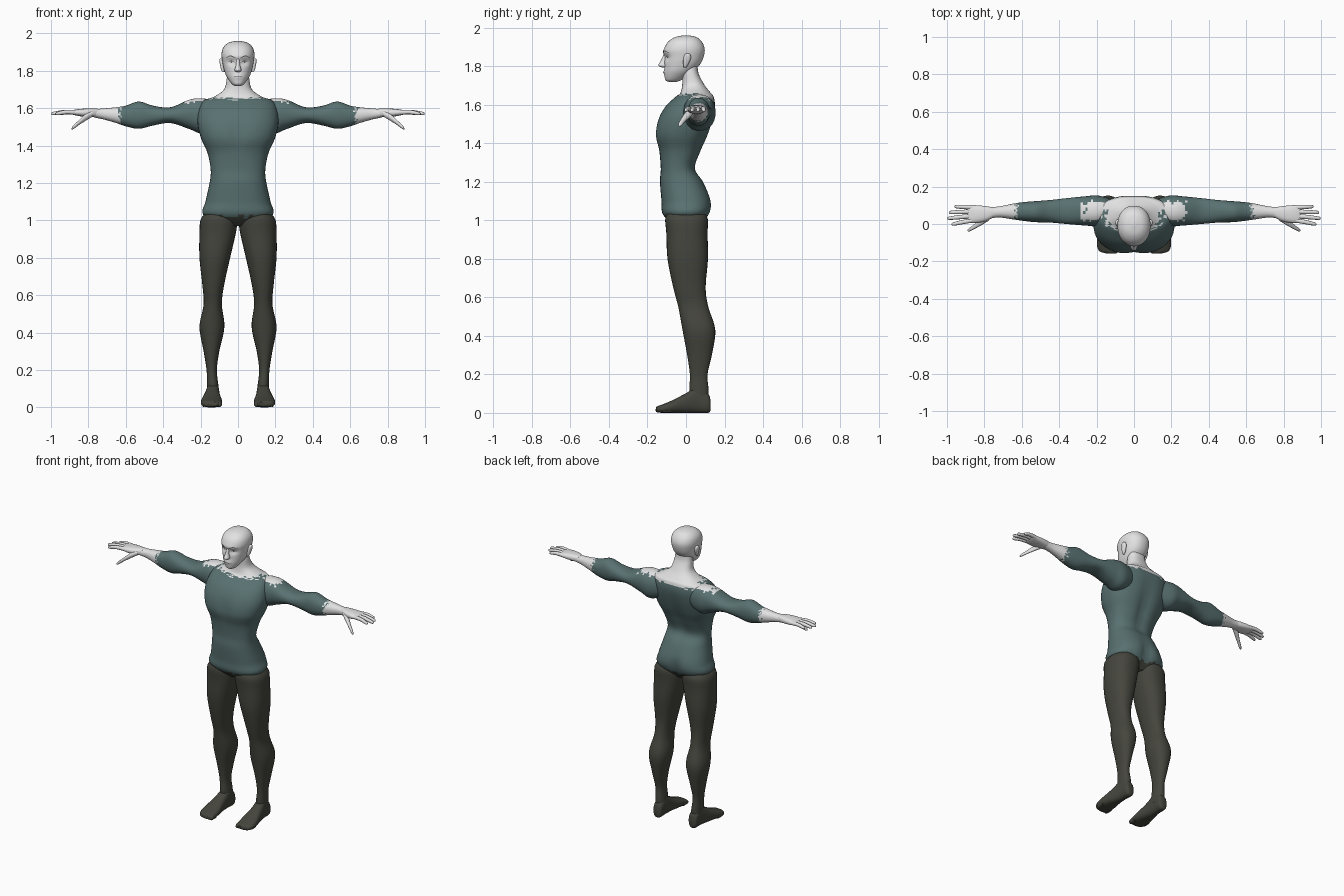
import bpy, bmesh, math, random
from mathutils import Vector
from mathutils.bvhtree import BVHTree

random.seed(4)
cube = bpy.data.objects.get("Cube")
if cube:
    bpy.data.objects.remove(cube, do_unlink=True)


def material(name, *rgb):
    m = bpy.data.materials.new(name)
    m.use_nodes = True
    m.diffuse_color = (*rgb, 1)
    bsdf = m.node_tree.nodes["Principled BSDF"]
    bsdf.inputs["Base Color"].default_value = (*rgb, 1)
    bsdf.inputs["Roughness"].default_value = .8
    return m


skin = material("pale_skin", .76, .76, .76)
teal = material("teal_shirt", .1, .165, .165)
dark = material("dark_trousers", .06, .06, .048)
ink = material("feature_grey", .12, .12, .12)


def finish(name, bm, mats, rule=None):
    """Turn a bmesh into a smooth object, colouring faces by a rule."""
    bmesh.ops.recalc_face_normals(bm, faces=bm.faces)
    bm.normal_update()
    if rule:
        for f in bm.faces:
            f.material_index = rule(f.calc_center_median(), f.normal)
    mesh = bpy.data.meshes.new(name)
    bm.to_mesh(mesh)
    bm.free()
    for m in mats:
        mesh.materials.append(m)
    ob = bpy.data.objects.new(name, mesh)
    bpy.context.collection.objects.link(ob)
    bpy.ops.object.select_all(action='DESELECT')
    ob.select_set(True)
    bpy.context.view_layer.objects.active = ob
    bpy.ops.object.shade_smooth_by_angle(angle=math.radians(50))
    return ob


def spline(rows, steps):
    """Catmull-Rom interpolation through the stations."""
    out = []
    for i in range(len(rows) - 1):
        quad = [rows[max(i - 1, 0)], rows[i], rows[i + 1], rows[min(i + 2, len(rows) - 1)]]
        for k in range(steps):
            t = k / steps
            out.append([b + .5 * t * (c - a + t * (2*a - 5*b + 4*c - d + t * (3*(b - c) + d - a)))
                        for a, b, c, d in zip(*quad)])
    return out + [list(rows[-1])]


def loft(name, axis, rows, mats, rule=None, sides=32, steps=5, power=2.2, shape=None, side=1):
    """Skin rounded rings along an axis; a row is position, then low/high of the other two axes."""
    bm = bmesh.new()
    rings = []
    for t, a0, a1, b0, b1 in spline(rows, steps):
        ring = []
        for i in range(sides):
            ang = math.tau * i / sides
            c, s = math.cos(ang), math.sin(ang)
            u = math.copysign(abs(c) ** (2 / power), c)
            v = math.copysign(abs(s) ** (2 / power), s)
            p = [(a0 + a1 + u * (a1 - a0)) / 2, (b0 + b1 + v * (b1 - b0)) / 2]
            p.insert("xyz".index(axis), t)
            p = Vector(p)
            if shape:
                shape(p)
            p.x *= side
            ring.append(bm.verts.new(p))
        rings.append(ring)
    for r, q in zip(rings, rings[1:]):
        for i in range(sides):
            j = (i + 1) % sides
            bm.faces.new((r[i], r[j], q[j], q[i]))
    bm.faces.new(rings[0])
    bm.faces.new(rings[-1])
    return finish(name, bm, mats, rule)


def symmetric(rows):
    return [(z, -w, w, f, b) for z, w, f, b in rows]


def bump(value, centre, width):
    return math.exp(-((value - centre) / width) ** 2)


# Torso and neck
def torso_shape(p):
    mid = bump(p.x, 0, .035)
    if p.y > .02:
        p.y -= mid * (.022 * bump(p.z, 1.06, .07) + .018 * bump(p.z, 1.4, .15))
    elif p.y < -.06:
        p.y += .012 * mid * bump(p.z, 1.47, .08)


def torso_rule(c, n):
    if c.z < 1.005 + random.uniform(0, .025):
        return 2
    return 0 if c.z > (1.648 if c.y < .08 else 1.625) + random.uniform(-.006, .012) else 1


loft("torso", "z", symmetric([
    (.97, .08, -.06, .07), (1.03, .186, -.12, .122), (1.1, .174, -.127, .132),
    (1.2, .152, -.135, .09), (1.27, .146, -.131, .05), (1.36, .163, -.14, .08),
    (1.44, .198, -.16, .115), (1.52, .216, -.147, .14), (1.59, .21, -.108, .152),
    (1.64, .185, -.055, .145), (1.66, .13, -.03, .13), (1.7, .075, -.02, .098),
    (1.76, .06, -.02, .066), (1.81, .055, -.02, .06)]),
    [skin, teal, dark], torso_rule, sides=48, steps=6, power=2.4, shape=torso_shape)


# Head, with sunken eye sockets and a mouth line
def head_shape(p):
    if p.y < -.03:
        p.y += .012 * bump(abs(p.x), .036, .022) * bump(p.z, 1.845, .016)
        p.y -= .006 * bump(p.x, 0, .03) * bump(p.z, 1.768, .014)
        p.y -= .005 * bump(p.x, 0, .06) * bump(p.z, 1.875, .012)


head = loft("head", "z", symmetric([
    (1.718, .015, -.09, -.05), (1.73, .034, -.108, -.02), (1.77, .062, -.111, .035),
    (1.81, .076, -.112, .074), (1.85, .084, -.113, .092), (1.89, .088, -.113, .097),
    (1.925, .078, -.094, .083), (1.95, .05, -.058, .055), (1.96, .008, -.01, .012)]),
    [skin], sides=48, shape=head_shape)

loft("nose", "z", symmetric([
    (1.792, .008, -.12, -.09), (1.803, .018, -.143, -.09), (1.83, .011, -.13, -.09),
    (1.868, .009, -.113, -.09)]), [skin], sides=16)

# Facial features: thin strips laid on the head surface
surface = BVHTree.FromPolygons([v.co for v in head.data.vertices],
                               [p.vertices for p in head.data.polygons])


def strip(name, points):
    bm = bmesh.new()
    pairs = []
    for x, z, h in spline(points, 4):
        pair = []
        for dz in (-h, h):
            hit = surface.ray_cast(Vector((x, -1, z + dz)), Vector((0, 1, 0)))[0]
            pair.append(bm.verts.new(hit - Vector((0, .002, 0))))
        pairs.append(pair)
    for a, b in zip(pairs, pairs[1:]):
        bm.faces.new((a[0], b[0], b[1], a[1]))
    finish(name, bm, [ink])


strip("mouth", [(-.028, 1.766, .001), (0, 1.768, .002), (.028, 1.766, .001)])

# Sleeve ends are ragged, and bare skin shows on top of the shoulders
def arm_rule(c, n):
    x = abs(c.x)
    if x > .635 + random.uniform(-.02, .012):
        return 0
    bare = n.z > .55 and x < .28 + random.uniform(-.03, .02)
    return 0 if bare and .02 < c.y + random.uniform(-.01, .01) < .115 else 1


for word, s in (("left", 1), ("right", -1)):
    strip(word + "_eyebrow", [(s * .014, 1.868, .002), (s * .04, 1.879, .003), (s * .064, 1.868, .001)])
    strip(word + "_eyelid", [(s * .02, 1.846, .001), (s * .036, 1.853, .0015), (s * .054, 1.846, .001)])
    strip(word + "_iris", [(s * .031, 1.846, .001), (s * .036, 1.846, .005), (s * .041, 1.846, .001)])

    loft(word + "_ear", "z", [
        (1.792, .074, .082, -.012, .0), (1.805, .072, .09, -.014, .01), (1.835, .074, .097, -.014, .024),
        (1.858, .078, .099, -.008, .024), (1.866, .084, .094, .002, .014)], [skin], sides=16, side=s)

    # Arm with deltoid, upper arm, elbow and forearm
    loft(word + "_arm", "x", [
        (.1, .03, .125, 1.5, 1.635), (.19, -.01, .152, 1.465, 1.652), (.26, -.008, .148, 1.488, 1.645),
        (.36, 0, .138, 1.52, 1.605), (.45, .008, .128, 1.508, 1.612), (.53, .01, .122, 1.49, 1.635),
        (.6, .018, .116, 1.503, 1.613), (.65, .025, .108, 1.52, 1.605), (.72, .035, .094, 1.54, 1.598),
        (.77, .03, .09, 1.55, 1.595)],
        [skin, teal], arm_rule, steps=7, side=s)

    # Hand
    loft(word + "_palm", "x", [
        (.75, .036, .088, 1.552, 1.597), (.79, .016, .095, 1.552, 1.598), (.84, .006, .1, 1.556, 1.596),
        (.88, .008, .1, 1.564, 1.59), (.89, .02, .09, 1.57, 1.585)], [skin], sides=20, side=s, power=2.6)

    def finger(label, path):
        rows = [(x, y - r, y + r, z - r, z + r) for x, y, z, r in path]
        loft(word + label, "x", rows, [skin], sides=12, steps=3, side=s)

    tips = (("_index_finger", .975, .0), ("_middle_finger", .998, .031),
            ("_ring_finger", .99, .062), ("_little_finger", .96, .093))
    for i, (label, tip, y) in enumerate(tips):
        base = .02 + .023 * i
        finger(label, [(.86, base, 1.577, .012), ((tip + .86) / 2, (base + y) / 2, 1.579, .0115),
                       (tip - .01, y, 1.571, .009), (tip, y, 1.57, .003)])
    finger("_thumb", [(.775, .035, 1.572, .016), (.815, .012, 1.55, .018), (.85, -.012, 1.523, .013),
                      (.88, -.03, 1.498, .01), (.89, -.034, 1.49, .003)])

    # Leg: thigh, knee, calf and ankle
    loft(word + "_leg", "z", [
        (.06, .1, .165, .03, .115), (.12, .105, .166, .018, .117), (.2, .113, .168, .02, .112),
        (.3, .1, .184, .006, .134), (.43, .073, .206, -.018, .152), (.55, .086, .184, -.04, .116),
        (.65, .075, .19, -.066, .102), (.8, .042, .206, -.096, .114), (.93, .012, .206, -.102, .112),
        (1.0, .003, .201, -.108, .114), (1.035, .01, .178, -.1, .1)], [dark], power=2.3, side=s)

    # Foot and toes
    loft(word + "_foot", "y", [
        (.128, .118, .15, .015, .06), (.115, .102, .163, 0, .1), (.06, .1, .168, 0, .135),
        (0, .096, .18, 0, .102), (-.07, .086, .196, 0, .066), (-.115, .086, .198, 0, .047),
        (-.145, .092, .185, .002, .036), (-.157, .105, .15, .008, .028)],
        [dark], sides=24, power=2.5, side=s)
    for i in range(5):
        x, y, r = .1 + .0205 * i, -.152 + .007 * i, .0145 - .0012 * i
        loft(f"{word}_toe_{i + 1}", "y", [
            (y + .045, x - r, x + r, .002, .042), (y + .015, x - r, x + r, .002, .034),
            (y, x - r * .8, x + r * .8, .004, .027), (y - .006, x - r * .3, x + r * .3, .01, .02)],
            [dark], sides=12, steps=3, side=s)
